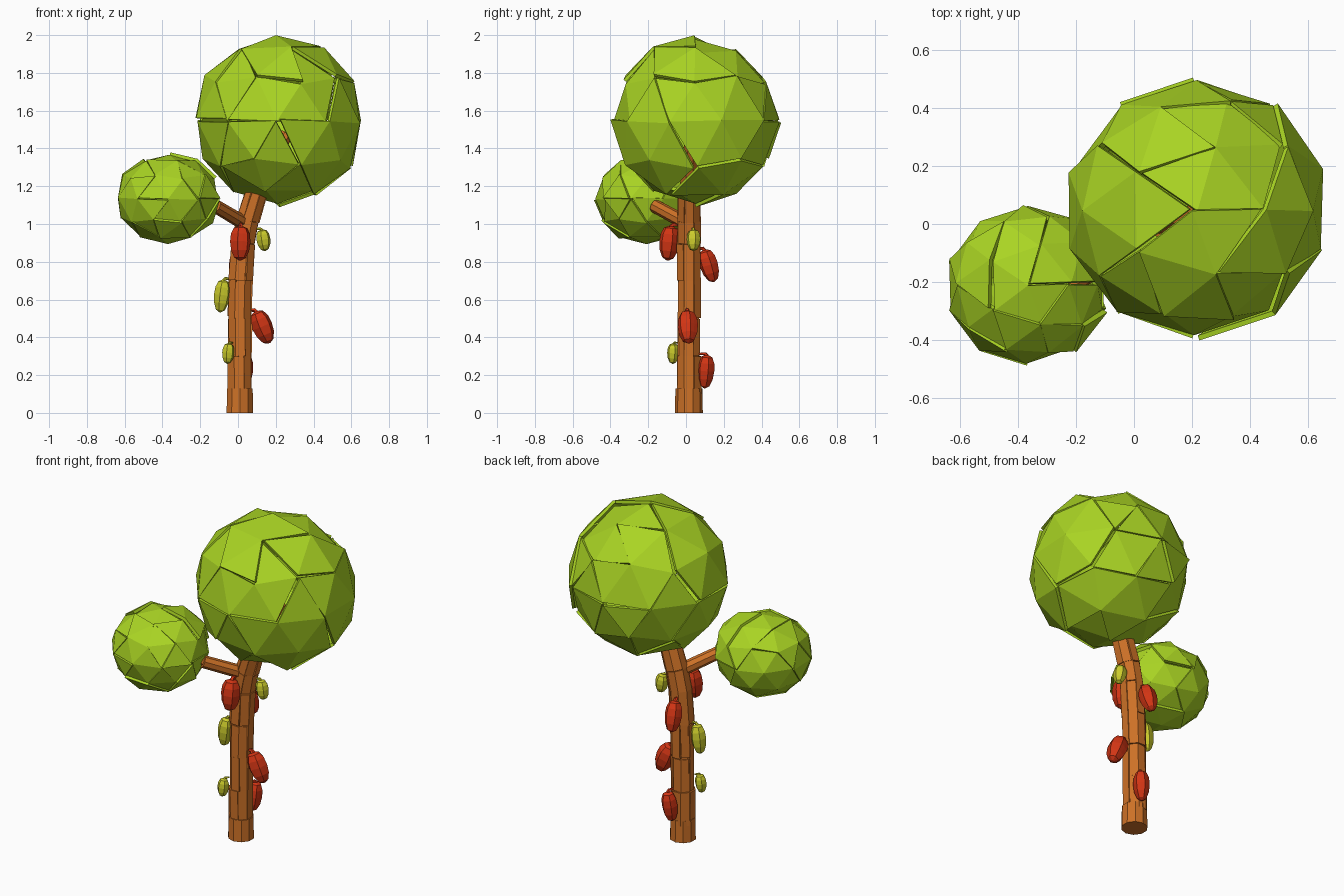
import bpy, bmesh, math, random
from mathutils import Vector, Matrix

if "Cube" in bpy.data.objects:
    bpy.data.objects.remove(bpy.data.objects["Cube"])


def material(name, rgb):
    m = bpy.data.materials.new(name)
    m.use_nodes = True
    m.diffuse_color = (*rgb, 1)
    m.node_tree.nodes["Principled BSDF"].inputs["Base Color"].default_value = (*rgb, 1)
    return m


LEAF = material("leaf green", (0.40, 0.66, 0.017))
BARK = material("bark orange", (0.61, 0.165, 0.02))
RED = material("ripe red", (0.64, 0.035, 0.007))
YELLOW = material("unripe yellow", (0.6, 0.6, 0.025))


def finish(bm, name, mat, thickness=0):
    mesh = bpy.data.meshes.new(name)
    bm.to_mesh(mesh)
    bm.free()
    mesh.materials.append(mat)
    obj = bpy.data.objects.new(name, mesh)
    bpy.context.collection.objects.link(obj)
    if thickness:
        mod = obj.modifiers.new("thickness", "SOLIDIFY")
        mod.thickness, mod.offset = thickness, -1


def crack(bm, count, lift, shrink, tilt, seed, stretch=1):
    """Split a surface into plates, each slightly shifted, shrunk and tilted."""
    rng = random.Random(seed)
    tag = bm.faces.layers.int.new("plate")
    bm.normal_update()
    faces = list(bm.faces)
    seeds = [f.calc_center_median() for f in rng.sample(faces, count)]

    def gap(a, b):
        d = a - b
        return Vector((d.x, d.y, d.z / stretch)).length

    for f in faces:
        c = f.calc_center_median()
        f[tag] = min(range(count), key=lambda i: gap(c, seeds[i]))
    seams = [e for e in bm.edges if len({f[tag] for f in e.link_faces}) > 1]
    bmesh.ops.split_edges(bm, edges=seams)
    for i in range(count):
        group = [f for f in bm.faces if f[tag] == i]
        verts = {v for f in group for v in f.verts}
        centre = sum((v.co for v in verts), Vector()) / len(verts)
        normal = sum((f.normal for f in group), Vector()).normalized()
        turn = Matrix.Rotation(rng.uniform(-tilt, tilt), 3, normal.orthogonal())
        turn = turn @ Matrix.Rotation(rng.uniform(-tilt, tilt), 3, normal)
        shift = normal * rng.uniform(-lift, lift)
        size = rng.uniform(shrink, 1)
        for v in verts:
            v.co = centre + turn @ (v.co - centre) * size + shift


def crown(name, centre, size, count, seed):
    bm = bmesh.new()
    bmesh.ops.create_icosphere(bm, subdivisions=2, radius=1)
    for v in bm.verts:
        v.co = Vector(centre) + Vector([a * b for a, b in zip(v.co, size)])
    crack(bm, count, 0.03 * size[0], 0.95, 0.05, seed)
    finish(bm, name, LEAF, 0.018)


def tube(path, radii, sides=8, caps=True):
    bm = bmesh.new()
    path = [Vector(p) for p in path]
    rings = []
    for i, p in enumerate(path):
        axis = (path[min(i + 1, len(path) - 1)] - path[max(i - 1, 0)]).normalized()
        turn = Vector((0, 0, 1)).rotation_difference(axis)
        ring = []
        for k in range(sides):
            a = math.tau * (k + 0.5) / sides
            ring.append(bm.verts.new(p + turn @ Vector((math.cos(a), math.sin(a), 0)) * radii[i]))
        rings.append(ring)
    for low, high in zip(rings, rings[1:]):
        for k in range(sides):
            j = (k + 1) % sides
            bm.faces.new((low[k], low[j], high[j], high[k]))
    if caps:
        bm.faces.new(rings[0][::-1])
        bm.faces.new(rings[-1])
    return bm


# Leaf balls made of broken plates
crown("large_crown", (0.21, 0.05, 1.545), (0.45, 0.445, 0.452), 20, 4)
crown("small_crown", (-0.37, -0.21, 1.135), (0.283, 0.28, 0.243), 17, 9)

# Trunk: inner core, loose bark plates and base collar
trunk = [(0.008, 0.015, 0.1), (0.006, 0.015, 0.3), (0.008, 0.015, 0.5), (0.014, 0.015, 0.7),
         (0.026, 0.015, 0.9), (0.05, 0.015, 1.02), (0.1, 0.015, 1.18)]
inside = [(0.17, 0.02, 1.32), (0.26, 0.03, 1.48)]
finish(tube(trunk + inside, [0.058] * 5 + [0.056, 0.052, 0.045, 0.035]), "trunk_core", BARK)
bark = tube(trunk, [0.067, 0.067, 0.067, 0.067, 0.065, 0.064, 0.061], caps=False)
crack(bark, 15, 0.006, 0.97, 0.02, 3, stretch=5)
finish(bark, "trunk_bark", BARK, 0.01)
finish(tube([(0.01, 0.015, 0), (0.01, 0.015, 0.13)], [0.074, 0.071], 10), "trunk_base", BARK)

# Side branch
finish(tube([(0.04, 0.01, 1.0), (-0.12, -0.165, 1.095)], [0.038, 0.036]), "branch", BARK)
finish(tube([(-0.1, -0.14, 1.08), (-0.21, -0.21, 1.14), (-0.29, -0.27, 1.22)],
            [0.03, 0.027, 0.02]), "branch_tip", BARK)


def pod(name, mat, centre, up, width, height):
    """Ribbed fruit with a curled stalk; up points to the stalk end."""
    profile = [(0.12, -1), (0.55, -0.86), (0.88, -0.45), (1, 0.05),
               (0.93, 0.5), (0.66, 0.84), (0.3, 0.94)]
    bm = tube([(0, 0, z * height) for r, z in profile], [r * width for r, z in profile], 12)
    for v in bm.verts:
        k = round(math.atan2(v.co.y, v.co.x) / math.tau * 12 - 0.5)
        if k % 2:
            v.co.x *= 0.88
            v.co.y *= 0.88
    turn = Vector((0, 0, 1)).rotation_difference(Vector(up).normalized()).to_matrix().to_4x4()
    place = Matrix.Translation(Vector(centre)) @ turn
    bm.transform(place)
    finish(bm, name, mat)
    # Stalk hooks back toward the trunk
    inward = (Vector((0.02, 0.015, centre[2])) - Vector(centre)).normalized()
    top = place @ Vector((0, 0, height * 0.9))
    lift = Vector((0, 0, height * 0.14))
    stalk = tube([top, top + lift + inward * width * 0.2, top + lift + inward * width * 0.9],
                 [width * 0.25, width * 0.2, width * 0.12], 5)
    finish(stalk, name + "_stalk", mat)


# Fruit around the trunk
pod("red_pod_front", RED, (0.012, -0.088, 0.9), (0.02, 0.1, 1), 0.056, 0.093)
pod("red_pod_left", RED, (0.13, 0.01, 0.455), (-0.42, -0.05, 1), 0.056, 0.093)
pod("red_pod_back", RED, (0.0, 0.122, 0.78), (0.05, -0.3, 1), 0.05, 0.09)
pod("red_pod_low", RED, (0.035, 0.105, 0.22), (0.1, 0.08, 1), 0.046, 0.09)
pod("yellow_pod_right", YELLOW, (-0.085, 0.0, 0.62), (0.12, 0, 1), 0.044, 0.088)
pod("yellow_pod_low", YELLOW, (-0.052, -0.068, 0.315), (0.08, 0.05, 1), 0.033, 0.055)
pod("yellow_pod_high", YELLOW, (0.135, 0.04, 0.915), (-0.15, 0, 1), 0.038, 0.058)
